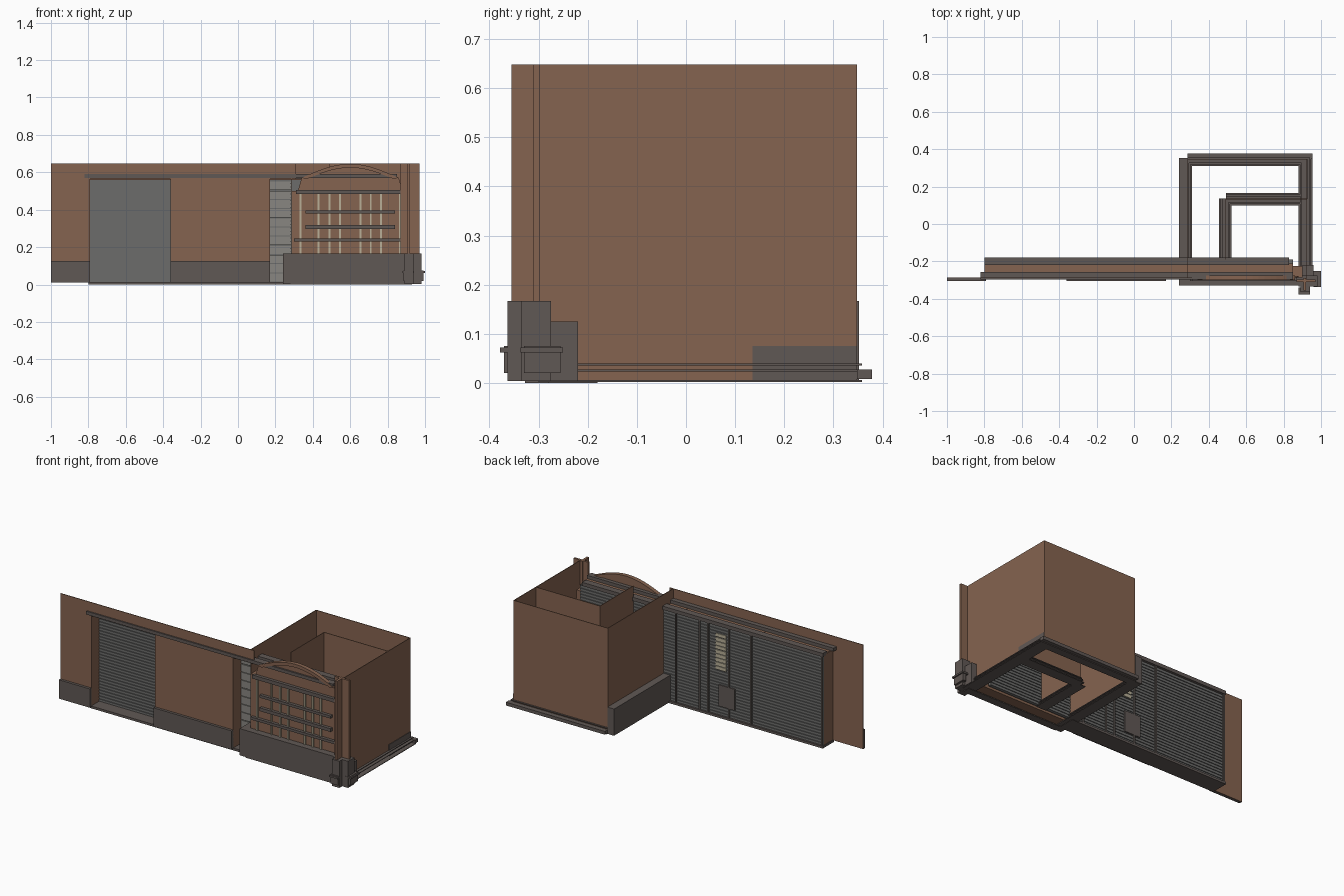
import bpy, bmesh, math

cube = bpy.data.objects.get("Cube")
if cube:
    bpy.data.objects.remove(cube, do_unlink=True)


def material(name, rgb):
    m = bpy.data.materials.new(name)
    m.use_nodes = True
    m.diffuse_color = (*rgb, 1)
    m.node_tree.nodes["Principled BSDF"].inputs["Base Color"].default_value = (*rgb, 1)
    return m


BROWN = material("brown wall", (0.235, 0.126, 0.08))
GREY = material("warm grey stone", (0.118, 0.098, 0.09))
METAL = material("shutter metal", (0.15, 0.15, 0.145))
PALE = material("pale metal", (0.25, 0.24, 0.22))
CREAM = material("cream paint", (0.48, 0.43, 0.31))


def finish(name, bm, mat):
    mesh = bpy.data.meshes.new(name)
    bmesh.ops.recalc_face_normals(bm, faces=bm.faces)
    bm.to_mesh(mesh)
    bm.free()
    mesh.materials.append(mat)
    ob = bpy.data.objects.new(name, mesh)
    bpy.context.scene.collection.objects.link(ob)
    return ob


def add_box(bm, x, y, z):
    vs = bmesh.ops.create_cube(bm, size=1)["verts"]
    for v in vs:
        for i, (lo, hi) in enumerate((x, y, z)):
            v.co[i] = lo if v.co[i] < 0 else hi


def box(name, mat, x, y, z):
    bm = bmesh.new()
    add_box(bm, x, y, z)
    return finish(name, bm, mat)


def plate_from_outline(name, mat, pts, y0, y1):
    bm = bmesh.new()
    face = bm.faces.new([bm.verts.new((px, y0, pz)) for px, pz in pts])
    new = bmesh.ops.extrude_face_region(bm, geom=[face])["geom"]
    for v in new:
        if isinstance(v, bmesh.types.BMVert):
            v.co.y = y1
    return finish(name, bm, mat)


TOP = 0.648
T = 0.004

# Front wall pieces around the two openings
FY = (-0.289, -0.285)
for name, x, z in (("wall_far_pier", (-1, -0.79), (0.01, TOP)),
                   ("wall_middle_pier", (-0.36, 0.17), (0.01, TOP)),
                   ("wall_over_wide_opening", (-0.79, -0.36), (0.565, TOP)),
                   ("wall_over_narrow_opening", (0.17, 0.31), (0.565, TOP))):
    box(name, BROWN, x, FY, z)
for i, x in enumerate((-0.796, -0.36, 0.166)):
    box(f"opening_jamb_{i}", BROWN, (x, x + T), (-0.289, -0.2), (0.01, 0.57))

# Wall plinths
for name, x in (("plinth_far", (-1, -0.79)), ("plinth_middle", (-0.36, 0.17))):
    box(name, GREY, x, (-0.305, -0.287), (0.01, 0.125))

# Shutter case: floor, lid and rails
box("shutter_floor", GREY, (-0.8, 0.285), (-0.289, -0.18), (0, 0.014))
box("shutter_lid", BROWN, (-0.8, 0.85), (-0.265, -0.21), (0.558, 0.568))
box("front_rail", GREY, (-0.82, 0.85), (-0.297, -0.257), (0.57, 0.59))
box("back_rail", GREY, (-0.8, 0.83), (-0.22, -0.18), (0.56, 0.582))

# Slatted shutter
box("shutter_backing", METAL, (-0.795, 0.85), (-0.206, -0.196), (0.014, 0.56))
bm = bmesh.new()
count = 30
pitch = 0.546 / count
for i in range(count):
    z = 0.014 + i * pitch
    add_box(bm, (-0.795, 0.85), (-0.211, -0.191), (z, z + pitch * 0.72))
finish("shutter_slats", bm, METAL)

# Pale slats in the narrow opening
bm = bmesh.new()
for i in range(11):
    z = 0.016 + i * 0.049
    add_box(bm, (0.172, 0.283), (-0.216, -0.21), (z, z + 0.044))
finish("narrow_shutter_slats", bm, PALE)

# Rear posts, vent and service panel
for i, x in enumerate((-0.79, -0.31, -0.16, -0.02, 0.04, 0.2)):
    box(f"rear_post_{i}", GREY, (x - 0.005, x + 0.005), (-0.192, -0.184), (0.014, 0.56))
bm = bmesh.new()
for i in range(9):
    z = 0.29 + i * 0.025
    add_box(bm, (-0.14, -0.07), (-0.191, -0.186), (z, z + 0.02))
finish("rear_vent", bm, CREAM)
box("service_panel", GREY, (-0.2, -0.09), (-0.191, -0.184), (0.07, 0.2))

# Room walls, open at the top
box("room_back_wall", BROWN, (0.285, 0.925), (0.344, 0.348), (0.004, TOP))
box("room_outer_wall", BROWN, (0.921, 0.925), (-0.3, 0.348), (0.004, TOP))
box("room_inner_wall", BROWN, (0.285, 0.289), (-0.285, 0.348), (0.004, TOP))
box("closet_side_wall", BROWN, (0.488, 0.492), (-0.19, 0.135), (0.004, TOP))
box("closet_back_wall", BROWN, (0.488, 0.922), (0.131, 0.135), (0.004, TOP))
box("outer_wall_skirting", GREY, (0.925, 0.928), (0.135, 0.348), (0.004, 0.075))
box("room_side_plinth", GREY, (0.24, 0.286), (-0.326, 0.352), (0.004, 0.167))

# Footings below the room walls
for i, z in enumerate((0.002, 0.023, 0.036)):
    step = 0.008 * i
    box(f"outer_footing_{i}", GREY, (0.88 + step, 0.955 - step), (-0.3, 0.358), (z, z + T))
    box(f"back_footing_{i}", GREY, (0.285, 0.955 - step), (0.31 + step, 0.358), (z, z + T))
    box(f"inner_footing_{i}", GREY, (0.25, 0.31 - step), (-0.3, 0.35), (z, z + T))
    box(f"closet_side_footing_{i}", GREY, (0.455 + step, 0.522 - step), (-0.2, 0.135), (z, z + T))
    box(f"closet_back_footing_{i}", GREY, (0.492, 0.89), (0.1 + step, 0.165 - step), (z, z + T))
box("back_footing_edge", GREY, (0.285, 0.955), (0.348, 0.378), (0.008, 0.028))

# Window bay: plinth, panel and arched head
box("bay_plinth", GREY, (0.24, 0.97), (-0.328, -0.287), (0.004, 0.167))
box("bay_panel", BROWN, (0.285, 0.9), (-0.287, -0.225), (0.01, 0.5))


def arc(x0, x1, base, rise, n=16):
    return [(x0 + (x1 - x0) * i / n, base + rise * math.sin(math.pi * i / n))
            for i in range(n + 1)]


plate_from_outline("bay_arch_head", BROWN,
                   [(0.32, 0.5)] + arc(0.34, 0.86, 0.57, 0.072) + [(0.88, 0.5)], -0.287, -0.28)
plate_from_outline("bay_arch_trim", BROWN,
                   arc(0.34, 0.86, 0.57, 0.075) + arc(0.37, 0.83, 0.565, 0.06)[::-1],
                   -0.3, -0.275)

# Window bars
for i, x in enumerate((0.335, 0.43, 0.49, 0.545, 0.655, 0.71, 0.765, 0.865)):
    box(f"window_upright_{i}", CREAM, (x - 0.005, x + 0.005), (-0.295, -0.287), (0.167, 0.485))
for name, x, z, h in (("window_sill", (0.3, 0.87), 0.238, 0.016),
                      ("window_low_bar", (0.36, 0.84), 0.308, 0.02),
                      ("window_high_bar", (0.36, 0.84), 0.388, 0.016),
                      ("window_lintel", (0.31, 0.87), 0.495, 0.022)):
    box(name, GREY, x, (-0.306, -0.287), (z - h / 2, z + h / 2))

# Corner pilaster of crossing thin boards
box("pilaster_board", BROWN, (0.87, 0.97), (-0.31, -0.297), (0.1, TOP))
box("pilaster_fin", BROWN, (0.905, 0.92), (-0.355, -0.29), (0.1, TOP))

# Stepped corner base
for name, x, y, z in (("corner_block", (0.88, 0.98), (-0.335, -0.275), (0.004, 0.167)),
                      ("corner_back_block", (0.9, 0.96), (-0.275, -0.22), (0.004, 0.125)),
                      ("corner_front_block", (0.89, 0.94), (-0.363, -0.335), (0.004, 0.167)),
                      ("corner_front_boss", (0.885, 0.935), (-0.37, -0.34), (0.02, 0.075)),
                      ("corner_front_cap", (0.88, 0.94), (-0.378, -0.34), (0.062, 0.072)),
                      ("corner_side_boss", (0.97, 0.992), (-0.33, -0.255), (0.02, 0.075)),
                      ("corner_side_cap", (0.96, 1.0), (-0.337, -0.25), (0.062, 0.072))):
    box(name, GREY, x, y, z)
# Ground line strip under the bay
box("bay_ground_strip", GREY, (0.28, 0.93), (-0.328, -0.28), (0, 0.005))
